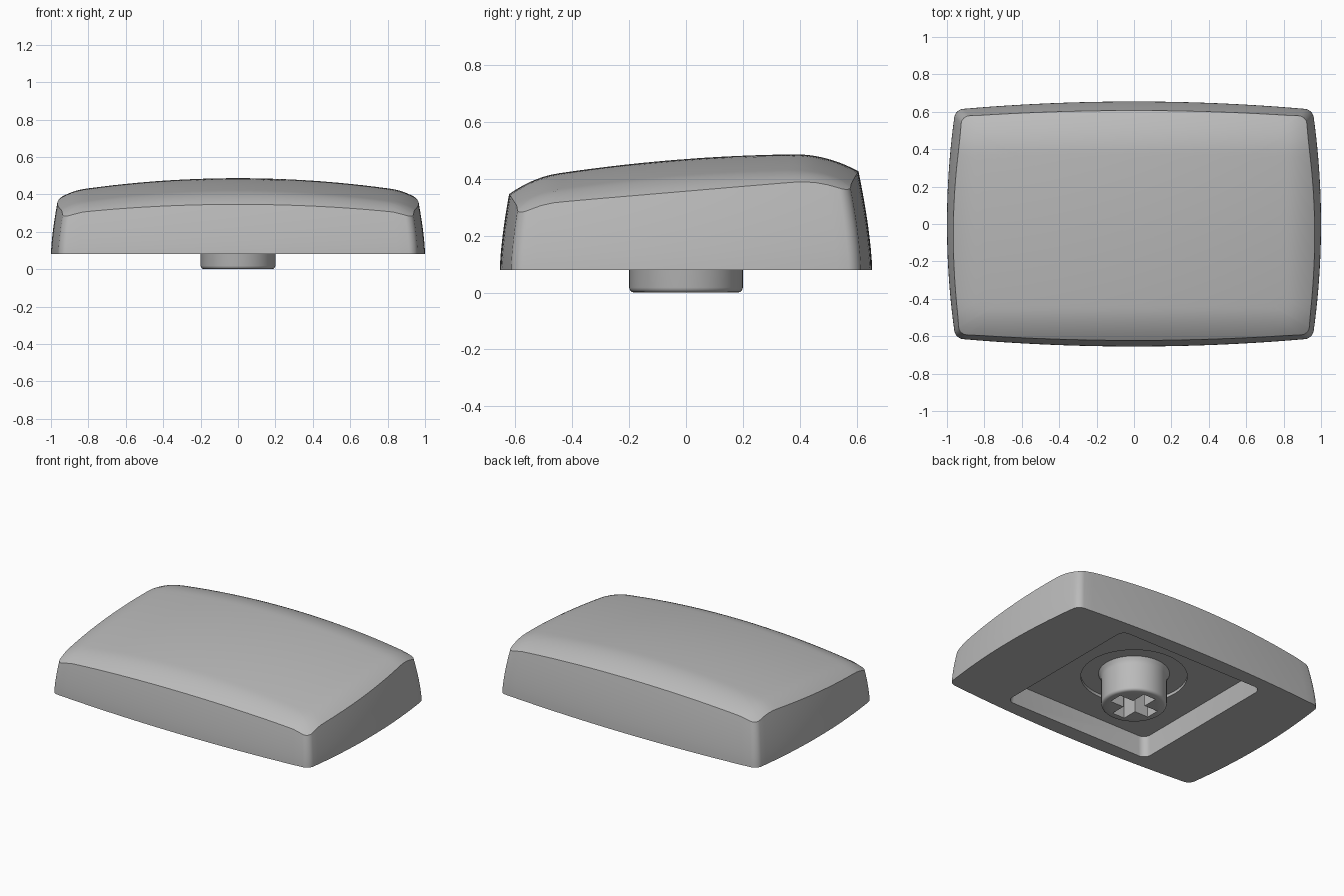
import bpy, bmesh
from math import sin, cos, pi

cube = bpy.data.objects.get("Cube")
if cube:
    bpy.data.objects.remove(cube)

grey = bpy.data.materials.new("mid grey plastic")
grey.use_nodes = True
colour = (0.5, 0.5, 0.5, 1)
grey.diffuse_color = colour
grey.node_tree.nodes["Principled BSDF"].inputs["Base Color"].default_value = colour

BASE = 0.08          # underside height of the cap
HX, HY = 0.955, 0.612  # corner half sizes at the base
CEILING = 0.21


def finish(bm, name):
    bmesh.ops.recalc_face_normals(bm, faces=bm.faces)
    mesh = bpy.data.meshes.new(name)
    bm.to_mesh(mesh)
    bm.free()
    mesh.materials.append(grey)
    obj = bpy.data.objects.new(name, mesh)
    bpy.context.collection.objects.link(obj)
    return obj


def activate(obj):
    bpy.ops.object.select_all(action='DESELECT')
    obj.select_set(True)
    bpy.context.view_layer.objects.active = obj


def loft(bm, loops):
    """Skin a list of closed point loops, returning the vertex rings."""
    rings = [[bm.verts.new(p) for p in loop] for loop in loops]
    for a, b in zip(rings, rings[1:]):
        for i in range(len(a)):
            j = (i + 1) % len(a)
            bm.faces.new((a[i], a[j], b[j], b[i]))
    return rings


def solid(name, loops):
    bm = bmesh.new()
    rings = loft(bm, loops)
    bm.faces.new(rings[0])
    bm.faces.new(rings[-1])
    return finish(bm, name)


def carve(target, cutter):
    cutter.hide_render = True
    mod = target.modifiers.new("carve", 'BOOLEAN')
    mod.object = cutter
    mod.operation = 'DIFFERENCE'
    mod.solver = 'EXACT'
    activate(target)
    bpy.ops.object.modifier_apply(modifier=mod.name)
    bpy.data.objects.remove(cutter)


def rounded_rect(hx, hy, r, corner=6, side=1):
    """Counter-clockwise rounded rectangle with subdivided sides."""
    arcs = []
    for q, (sx, sy) in enumerate(((1, 1), (-1, 1), (-1, -1), (1, -1))):
        arcs.append([(sx * (hx - r) + r * cos((q + i / corner) * pi / 2),
                      sy * (hy - r) + r * sin((q + i / corner) * pi / 2))
                     for i in range(corner + 1)])
    pts = []
    for arc, following in zip(arcs, arcs[1:] + arcs[:1]):
        pts += arc
        (ax, ay), (bx, by) = arc[-1], following[0]
        pts += [(ax + (bx - ax) * k / side, ay + (by - ay) * k / side)
                for k in range(1, side)]
    return pts


def circle(r, z, n=64):
    return [(r * cos(2 * pi * i / n), r * sin(2 * pi * i / n), z) for i in range(n)]


def top_height(x, y):
    """Crowned top: gentle backward rise, rolled off toward each rim."""
    z = 0.47 + 0.075 * y - 0.083 * y * y - 0.085 * x * x
    z -= 1.6 * max(0, abs(x) - 0.82) ** 2
    z -= 1.5 * max(0, -0.45 - y) ** 2
    return z - 1.13 * max(0, y - 0.38) ** 2


def wall_point(p, z):
    """Bowed side wall that leans in as it rises."""
    u, v = p[0] / HX, p[1] / HY
    lean = 0.035 * (max(0, z - BASE) / 0.28) ** 1.5
    return (u * (HX - lean + 0.045 * (1 - v * v)),
            v * (HY - lean + 0.043 * (1 - u * u)), z)


# Cap body: leaning walls below, concentric rings over the crown
outline = rounded_rect(HX, HY, 0.04, side=28)
rim = []
for p in outline:
    z = 0.35
    for _ in range(10):
        x, y, z = wall_point(p, z)
        z = top_height(x, y)
    rim.append(wall_point(p, z))
WALLS, CROWN = 10, 30
loops = [[wall_point(p, BASE + (e[2] - BASE) * s / WALLS)
          for p, e in zip(outline, rim)] for s in range(WALLS + 1)]
for j in range(1, CROWN):
    k = 1 - (j / CROWN) ** 1.4
    loops.append([(e[0] * k, e[1] * k, top_height(e[0] * k, e[1] * k)) for e in rim])
body = solid("cap_body", loops)

# Square hollow under the cap with a shallow round recess in its ceiling
hollow = [[(x, y, z) for x, y in rounded_rect(h, h, 0.05)]
          for h, z in ((0.56, BASE - 0.05), (0.55, BASE), (0.535, CEILING))]
carve(body, solid("hollow_cutter", hollow))
carve(body, solid("recess_cutter", [circle(0.325, CEILING - 0.03), circle(0.325, CEILING + 0.02)]))

# Stem: turned post with a rounded tip and flared root
profile = ((0.182, 0), (0.191, 0.003), (0.197, 0.009), (0.2, 0.018),
           (0.2, 0.19), (0.206, 0.212), (0.22, 0.235))
stem = solid("stem", [circle(r, z) for r, z in profile])

# Cross-shaped socket in the stem
ARM, HALF = 0.148, 0.046
quarter = [(ARM, -HALF), (ARM, HALF), (HALF, HALF)]
cross = []
for c, s in ((1, 0), (0, 1), (-1, 0), (0, -1)):
    cross += [(c * x - s * y, s * x + c * y) for x, y in quarter]
carve(stem, solid("socket_cutter", [[(x, y, z) for x, y in cross] for z in (-0.05, 0.2)]))

for obj in (body, stem):
    activate(obj)
    bpy.ops.object.shade_smooth_by_angle(angle=pi / 6)
